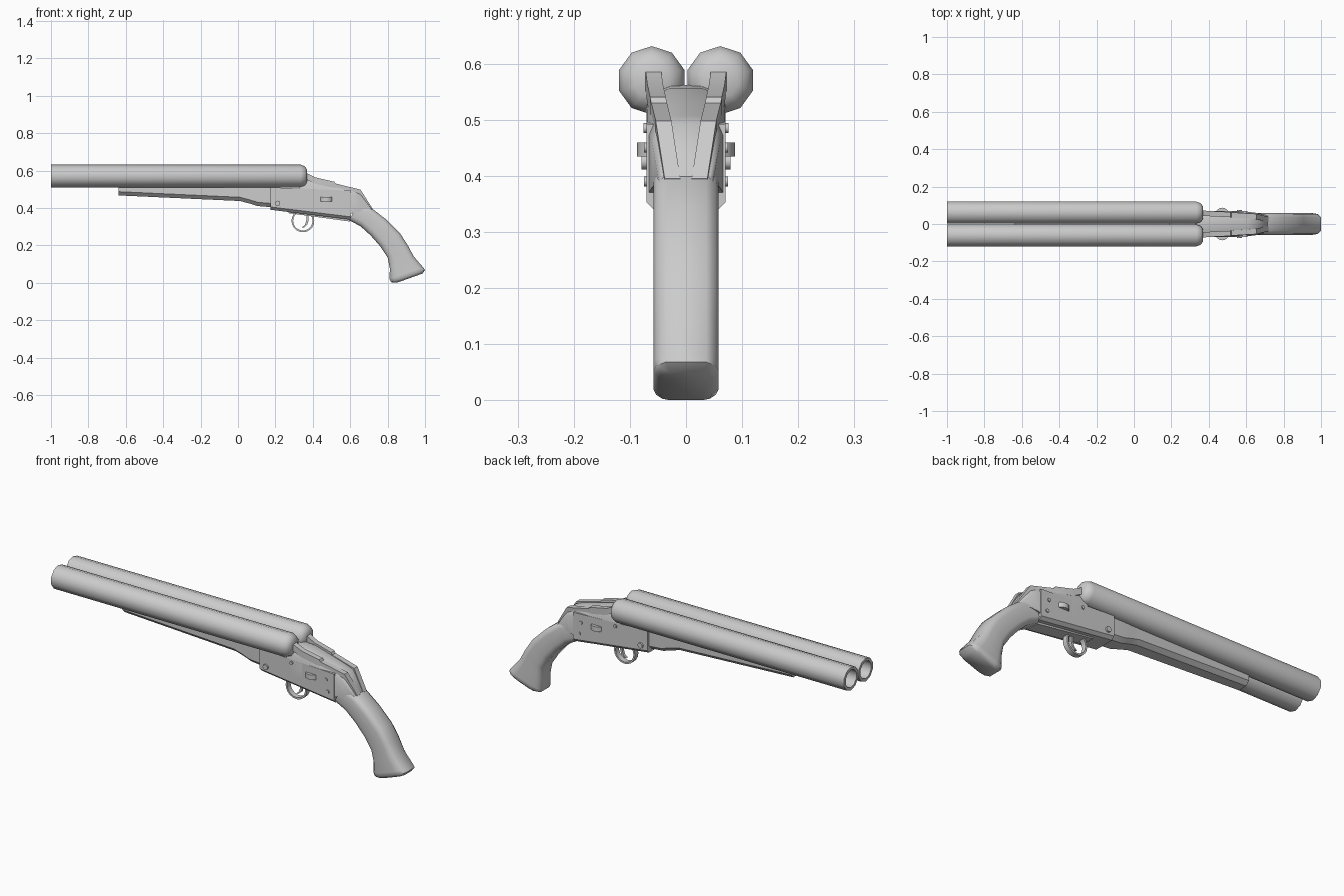
import bpy
import bmesh
from math import sin, cos, pi, radians
from mathutils import Vector, Matrix

cube = bpy.data.objects.get("Cube")
if cube:
    bpy.data.objects.remove(cube, do_unlink=True)

GREY = (0.6, 0.6, 0.6, 1)
metal = bpy.data.materials.new("plain grey")
metal.diffuse_color = GREY
metal.use_nodes = True
metal.node_tree.nodes["Principled BSDF"].inputs["Base Color"].default_value = GREY


def finish(name, bm, angle=40):
    bmesh.ops.recalc_face_normals(bm, faces=bm.faces)
    mesh = bpy.data.meshes.new(name)
    bm.to_mesh(mesh)
    bm.free()
    mesh.materials.append(metal)
    ob = bpy.data.objects.new(name, mesh)
    bpy.context.collection.objects.link(ob)
    bpy.ops.object.select_all(action='DESELECT')
    ob.select_set(True)
    bpy.context.view_layer.objects.active = ob
    bpy.ops.object.shade_smooth_by_angle(angle=radians(angle))
    return ob


def loft(name, rings, angle=40, closed=False):
    """Skin a row of equal rings; cap the ends, or join them when closed."""
    bm = bmesh.new()
    loops = [[bm.verts.new(p) for p in ring] for ring in rings]
    pairs = list(zip(loops, loops[1:]))
    if closed:
        pairs.append((loops[-1], loops[0]))
    else:
        bm.faces.new(loops[0])
        bm.faces.new(loops[-1])
    n = len(loops[0])
    for a, b in pairs:
        for i in range(n):
            j = (i + 1) % n
            bm.faces.new((a[i], a[j], b[j], b[i]))
    return finish(name, bm, angle)


def cylinder(name, centre, radius, depth, sides, axis):
    bm = bmesh.new()
    turn = Matrix.Rotation(pi / 2, 4, 'X') if axis == 'Y' else Matrix()
    bmesh.ops.create_cone(bm, cap_ends=True, segments=sides, radius1=radius,
                          radius2=radius, depth=depth,
                          matrix=Matrix.Translation(centre) @ turn)
    return finish(name, bm)


def mirrored(half):
    """Complete a half outline given as (y, z) from bottom to top."""
    return half + [(-y, z) for y, z in reversed(half)]


def body(name, stations, outline, angle=40):
    """Loft an outline function along x."""
    loft(name, [[(s[0], y, z) for y, z in mirrored(outline(*s[1:]))]
                for s in stations], angle)


# Twin hollow barrels: bore floor, muzzle, rounded breech
BARREL = [(-0.3, 0.046), (-1, 0.046), (-1, 0.061), (0.335, 0.061),
          (0.358, 0.052), (0.37, 0.032)]
for side, label in ((1, "left"), (-1, "right")):
    loft(label + "_barrel",
         [[(x, side * 0.061 + r * sin(i * pi / 5), 0.57 + r * cos(i * pi / 5))
           for i in range(10)] for x, r in BARREL])

# Fore-end, tapering under the barrels
body("fore_end",
     [(-0.64, 0.467, 0.045), (0.01, 0.437, 0.05),
      (0.06, 0.424, 0.052), (0.105, 0.41, 0.055), (0.19, 0.403, 0.055)],
     lambda low, w: [(w - 0.02, low), (w, low + 0.02), (w, 0.53)], 30)

# Receiver side walls
body("receiver", [(0.175, 0.39, 0.51), (0.605, 0.337, 0.492)],
     lambda low, top: [(0.055, low), (0.07, low + 0.015), (0.07, top)], 30)

# Arched receiver top, running down behind to the grip
body("receiver_top",
     [(0.33, 0.42, 0.562, 0.07), (0.42, 0.42, 0.556, 0.07),
      (0.52, 0.42, 0.53, 0.069), (0.605, 0.37, 0.507, 0.066),
      (0.65, 0.38, 0.492, 0.06), (0.714, 0.385, 0.402, 0.048)],
     lambda low, top, w: [(w, low),
                          (w, max(top - 0.035, low + 0.004)),
                          (w * 0.85, max(top - 0.012, low + 0.008)),
                          (w * 0.4, top)])

# Converging hammer strips with a step half way
STRIP = [(0.366, 0.587, 0.058), (0.414, 0.563, 0.055), (0.515, 0.54, 0.05),
         (0.522, 0.53, 0.048), (0.655, 0.498, 0.04), (0.72, 0.395, 0.024)]
for side, label in ((1, "left"), (-1, "right")):
    loft(label + "_hammer_strip",
         [[(x - drop * (0.6 if x > 0.6 else 0), side * y + w, z - drop)
           for w, drop in ((-0.014, 0), (0.014, 0), (0.014, 0.035), (-0.014, 0.035))]
          for x, z, y in STRIP], 30)

    # Thumb disc and pins on each side wall
    cylinder(label + "_thumb_disc", (0.472, side * 0.05, 0.447), 0.037, 0.025, 16, 'Z')
    for part, x, z, r, out in (("hinge_pin", 0.212, 0.425, 0.014, 0.079),
                               ("front_screw", 0.36, 0.485, 0.009, 0.076),
                               ("upper_screw", 0.56, 0.45, 0.009, 0.075),
                               ("lower_screw", 0.57, 0.39, 0.009, 0.075)):
        cylinder(label + "_" + part, (x, side * (out - 0.01), z), r, 0.02, 10, 'Y')

# Trigger plate under the receiver
body("trigger_plate", [(0.27, 0.372), (0.6, 0.327)],
     lambda low: [(0.035, low), (0.035, low + 0.04)], 30)

# Grip: (upper edge point, lower edge point) pairs from neck to butt
GRIP = [((0.64, 0.425), (0.596, 0.333)), ((0.71, 0.402), (0.655, 0.302)),
        ((0.79, 0.34), (0.71, 0.252)), ((0.865, 0.266), (0.76, 0.195)),
        ((0.905, 0.205), (0.8, 0.135)), ((0.94, 0.14), (0.812, 0.075)),
        ((0.99, 0.082), (0.81, 0.02)), ((1.0, 0.068), (0.818, 0.003))]


def grip_ring(up, low):
    a, b = Vector((up[0], 0, up[1])), Vector((low[0], 0, low[1]))
    half = [(0.036, 0), (0.053, 0.1), (0.058, 0.25),
            (0.058, 0.75), (0.053, 0.9), (0.036, 1)]
    return [a.lerp(b, t) + Vector((0, y, 0)) for y, t in mirrored(half)]


rings = [grip_ring(u, l) for u, l in GRIP]
# Bulged butt face, slightly inset
centre = sum(rings[-1], Vector()) / len(rings[-1])
rings.append([p.lerp(centre, 0.2) + Vector((0.006, 0, -0.012)) for p in rings[-1]])
for p in rings[-1]:
    p.z = max(p.z, 0)
    p.x = min(p.x, 1)
loft("grip", rings, 50)

# Trigger guard: a flattened hoop
hoop = []
for i in range(20):
    a = 2 * pi * i / 20
    hoop.append([(0.347 + r * cos(a), y, 0.331 + r * sin(a))
                 for r, y in ((0.061, -0.014), (0.061, 0.014),
                              (0.052, 0.014), (0.052, -0.014))])
loft("trigger_guard", hoop, 30, closed=True)

# Curved trigger
loft("trigger", [[(x - 0.006, -0.007, z), (x + 0.006, -0.007, z),
                  (x + 0.006, 0.007, z), (x - 0.006, 0.007, z)]
                 for x, z in ((0.372, 0.38), (0.372, 0.335),
                              (0.364, 0.31), (0.348, 0.296))], 40)
